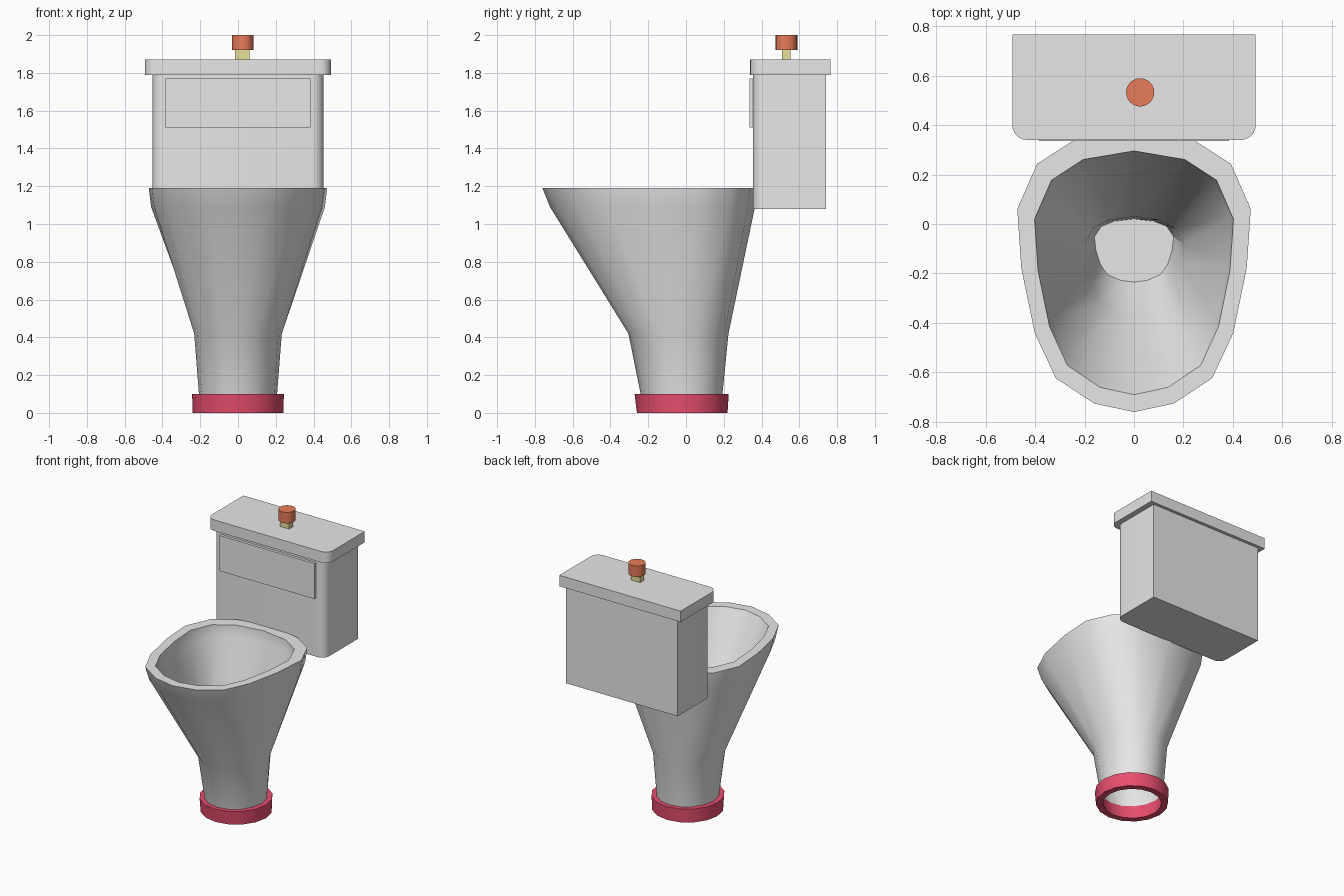
import bpy, bmesh, math

cube = bpy.data.objects.get("Cube")
if cube:
    bpy.data.objects.remove(cube, do_unlink=True)


def material(name, rgb):
    m = bpy.data.materials.new(name)
    m.diffuse_color = (*rgb, 1)
    m.use_nodes = True
    node = next(n for n in m.node_tree.nodes if n.type == "BSDF_PRINCIPLED")
    node.inputs["Base Color"].default_value = (*rgb, 1)
    return m


porcelain = material("porcelain", (0.8, 0.8, 0.8))
red = material("red", (0.8, 0.076, 0.153))
orange = material("orange", (0.8, 0.2, 0.1))
yellow = material("pale_yellow", (0.8, 0.75, 0.32))


def loft(name, rings, mat, angle=30, cap_start=False, cap_end=False, closed=False):
    """Skin a stack of equal-length rings, given counterclockwise and upwards."""
    bm = bmesh.new()
    loops = [[bm.verts.new(p) for p in ring] for ring in rings]
    pairs = list(zip(loops, loops[1:]))
    if closed:
        pairs.append((loops[-1], loops[0]))
    n = len(loops[0])
    for a, b in pairs:
        for i in range(n):
            j = (i + 1) % n
            bm.faces.new((a[i], a[j], b[j], b[i]))
    if cap_start:
        bm.faces.new(loops[0][::-1])
    if cap_end:
        bm.faces.new(loops[-1])
    mesh = bpy.data.meshes.new(name)
    bm.to_mesh(mesh)
    bm.free()
    mesh.materials.append(mat)
    ob = bpy.data.objects.new(name, mesh)
    bpy.context.collection.objects.link(ob)
    bpy.ops.object.select_all(action="DESELECT")
    ob.select_set(True)
    bpy.context.view_layer.objects.active = ob
    bpy.ops.object.shade_smooth_by_angle(angle=math.radians(angle))
    return ob


def prism(name, outline, low, high, mat):
    rings = [[(x, y, z) for x, y in outline] for z in (low, high)]
    return loft(name, rings, mat, cap_start=True, cap_end=True)


# Egg-shaped half outline, front to back: x as a share of half width, y from 0 to 1
EGG = [(0, 0), (0.34, 0.03), (0.67, 0.12), (0.85, 0.28), (0.965, 0.51),
       (1, 0.72), (0.83, 0.88), (0.51, 0.965), (0, 1)]


def ring(z, half, front, back, roundness=0.0):
    """Blend between the egg outline and an ellipse."""
    pts = []
    for i, (x, y) in enumerate(EGG):
        a = math.pi * i / 8
        x += (math.sin(a) - x) * roundness
        y += ((1 - math.cos(a)) / 2 - y) * roundness
        pts.append((x * half, front + y * (back - front), z))
    return pts + [(-x, y, z) for x, y, z in pts[-2:0:-1]]


# Bowl: up the outside, over the rim, down the basin to the floor
loft("bowl", [
    ring(0.05, 0.203, -0.23, 0.188, 1),
    ring(0.42, 0.232, -0.305, 0.225, 1),
    ring(1.09, 0.46, -0.72, 0.365),
    ring(1.19, 0.472, -0.76, 0.38),
    ring(1.19, 0.402, -0.69, 0.295),
    ring(1.11, 0.39, -0.645, 0.29),
    ring(0.57, 0.2, -0.37, 0.03),
    ring(0.36, 0.16, -0.235, 0.02),
], porcelain, angle=35, cap_end=True)

# Base collar: hollow ring around the foot
loft("base_collar", [
    ring(0, 0.24, -0.26, 0.22, 1),
    ring(0.1, 0.243, -0.272, 0.226, 1),
    ring(0.1, 0.205, -0.236, 0.194, 1),
    ring(0, 0.195, -0.215, 0.175, 1),
], red, closed=True)


def rounded_front(half, front, back, r):
    """Rectangle with its two front corners rounded."""
    arc = [math.pi / 2 * i / 6 for i in range(7)]
    right = [(half - r + r * math.sin(a), front + r - r * math.cos(a)) for a in arc]
    right.append((half, back))
    return right + [(-x, y) for x, y in reversed(right)]


def rectangle(x0, x1, y0, y1):
    return [(x0, y0), (x1, y0), (x1, y1), (x0, y1)]


# Tank, lid and raised front panel
prism("tank", rounded_front(0.452, 0.355, 0.742, 0.06), 1.08, 1.8, porcelain)
prism("tank_lid", rounded_front(0.492, 0.34, 0.765, 0.06), 1.79, 1.87, porcelain)
prism("front_panel", rectangle(-0.385, 0.385, 0.335, 0.37), 1.51, 1.77, porcelain)

# Flush button on its stem
prism("button_stem", rectangle(-0.015, 0.06, 0.507, 0.552), 1.86, 1.93, yellow)
circle = [(0.025 + 0.057 * math.cos(math.tau * i / 24),
           0.532 + 0.057 * math.sin(math.tau * i / 24)) for i in range(24)]
prism("flush_button", circle, 1.92, 2.0, orange)
